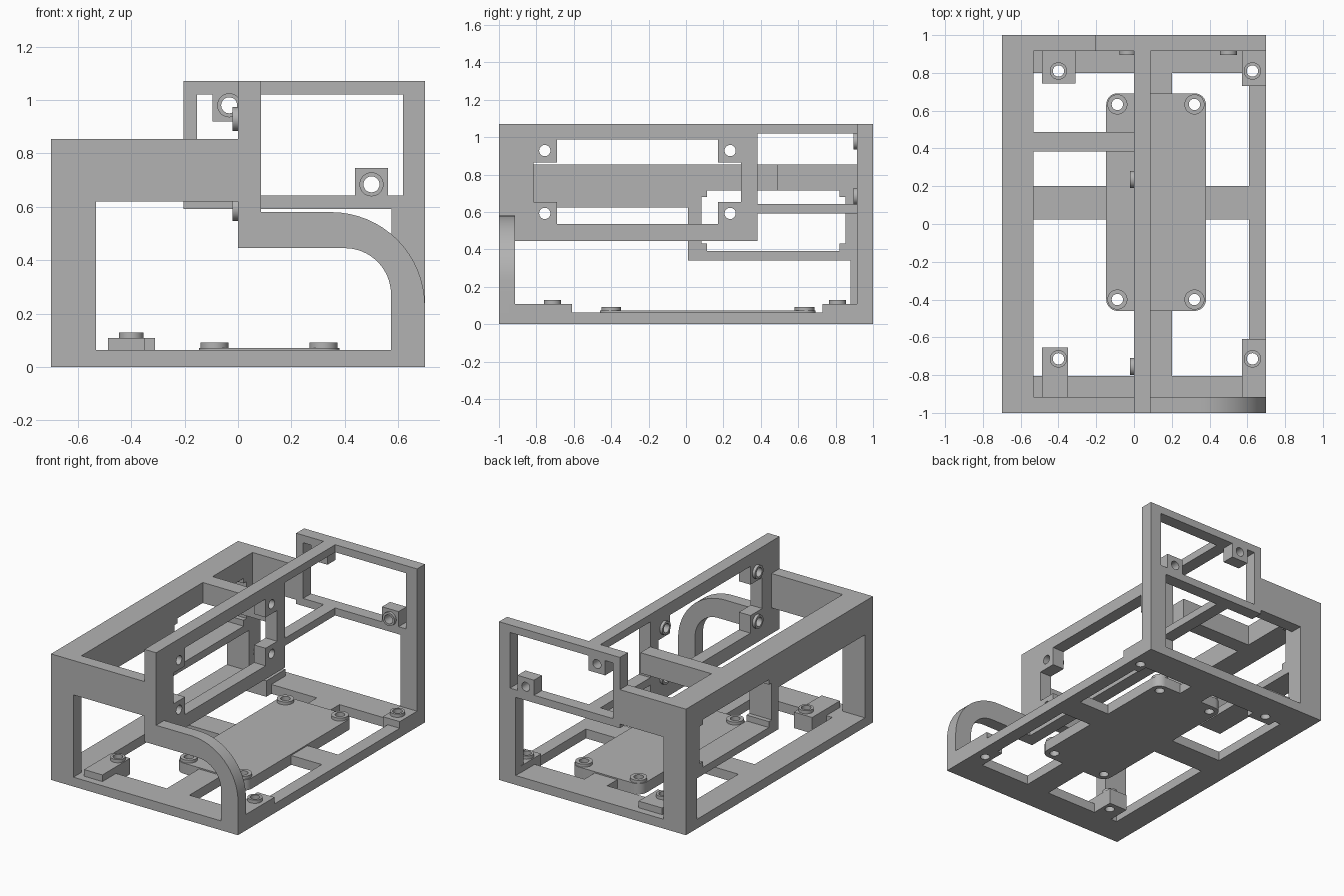
import bpy, bmesh, math
from mathutils import Matrix

cube = bpy.data.objects.get("Cube")
if cube:
    bpy.data.objects.remove(cube)

grey = bpy.data.materials.new("plain grey")
grey.use_nodes = True
COLOR = (0.45, 0.45, 0.45, 1)
grey.diffuse_color = COLOR
grey.node_tree.nodes["Principled BSDF"].inputs["Base Color"].default_value = COLOR

# Local profile axes mapped to the plane each part is drawn in
PLANES = {
    "XY": Matrix.Identity(4),
    "XZ": Matrix(((1, 0, 0, 0), (0, 0, 1, 0), (0, 1, 0, 0), (0, 0, 0, 1))),
    "YZ": Matrix(((0, 0, 1, 0), (1, 0, 0, 0), (0, 1, 0, 0), (0, 0, 0, 1))),
}


def arc(cx, cy, r, start, end, n=16):
    steps = [math.radians(start + (end - start) * i / n) for i in range(n + 1)]
    return [(cx + r * math.cos(a), cy + r * math.sin(a)) for a in steps]


def circle(c, r, n=32):
    return arc(c[0], c[1], r, 0, 360, n)[:-1]


def rect(x0, x1, y0, y1):
    return [(x0, y0), (x1, y0), (x1, y1), (x0, y1)]


def rounded(x0, x1, y0, y1, r):
    return (arc(x1 - r, y1 - r, r, 0, 90, 8) + arc(x0 + r, y1 - r, r, 90, 180, 8)
            + arc(x0 + r, y0 + r, r, 180, 270, 8) + arc(x1 - r, y0 + r, r, 270, 360, 8))


def plate(name, plane, low, high, *loops):
    """Extrude an outline (first loop) with holes (other loops) from low to high."""
    curve = bpy.data.curves.new(name + "_profile", "CURVE")
    curve.dimensions = "2D"
    curve.fill_mode = "BOTH"
    curve.extrude = (high - low) / 2
    for loop in loops:
        spline = curve.splines.new("POLY")
        spline.points.add(len(loop) - 1)
        for point, (u, v) in zip(spline.points, loop):
            point.co = (u, v, 0, 1)
        spline.use_cyclic_u = True
    temp = bpy.data.objects.new(name + "_profile", curve)
    bpy.context.scene.collection.objects.link(temp)
    graph = bpy.context.evaluated_depsgraph_get()
    mesh = bpy.data.meshes.new_from_object(temp.evaluated_get(graph))
    bpy.data.objects.remove(temp)
    bpy.data.curves.remove(curve)

    bm = bmesh.new()
    bm.from_mesh(mesh)
    bmesh.ops.remove_doubles(bm, verts=bm.verts, dist=0.0001)
    bm.transform(PLANES[plane] @ Matrix.Translation((0, 0, (low + high) / 2)))
    bmesh.ops.recalc_face_normals(bm, faces=bm.faces)
    bm.to_mesh(mesh)
    bm.free()
    mesh.name = name
    mesh.materials.clear()
    mesh.materials.append(grey)
    obj = bpy.data.objects.new(name, mesh)
    bpy.context.scene.collection.objects.link(obj)
    bpy.ops.object.select_all(action="DESELECT")
    obj.select_set(True)
    bpy.context.view_layer.objects.active = obj
    bpy.ops.object.shade_smooth_by_angle(angle=math.radians(30))
    return obj


def bosses(name, plane, low, high, centres, outer, hole):
    for i, c in enumerate(centres):
        plate(f"{name}_{i + 1}", plane, low, high, circle(c, outer), circle(c, hole))


FLOOR, HOLE = 0.063, 0.03
RAIL, INNER, EDGE = -0.7, -0.532, 0.915

# Corner pads on the base: rectangle and screw position
pads = {
    "front_right_pad": (rect(-0.487, -0.35, -0.95, -0.654), (-0.4, -0.714)),
    "back_right_pad": (rect(-0.487, -0.31, 0.745, 0.95), (-0.4, 0.81)),
    "front_left_pad": (rect(0.573, 0.7, -0.95, -0.61), (0.627, -0.714)),
    "back_left_pad": (rect(0.573, 0.7, 0.73, 0.95), (0.627, 0.81)),
}
pad_screws = [screw for _, screw in pads.values()]

# Base frame with four windows that step around the pads
plate("base_frame", "XY", 0, FLOOR, rect(-0.7, 0.7, -1, 1),
      [(INNER, -0.805), (-0.487, -0.805), (-0.487, -0.654), (-0.35, -0.654),
       (-0.35, -0.805), (0.03, -0.805), (0.03, 0.025), (INNER, 0.025)],
      [(INNER, 0.2), (0.03, 0.2), (0.03, 0.8), (-0.31, 0.8), (-0.31, 0.745),
       (-0.487, 0.745), (-0.487, 0.8), (INNER, 0.8)],
      [(0.2, -0.805), (0.573, -0.805), (0.573, -0.61), (0.61, -0.61),
       (0.61, 0.025), (0.2, 0.025)],
      [(0.2, 0.2), (0.61, 0.2), (0.61, 0.73), (0.573, 0.73), (0.573, 0.8), (0.2, 0.8)],
      *[circle(s, HOLE) for s in pad_screws])
for name, (outline, screw) in pads.items():
    plate(name, "XY", 0, 0.108, outline, circle(screw, HOLE))
bosses("pad_boss", "XY", 0.108, 0.13, pad_screws, 0.046, HOLE)

# Rounded mounting plate in the middle of the base
mounts = [(x, y) for x in (-0.088, 0.32) for y in (-0.4, 0.633)]
plate("mounting_plate", "XY", 0, 0.072, rounded(-0.147, 0.381, -0.46, 0.692, 0.06),
      *[circle(m, HOLE) for m in mounts])
bosses("mount_boss", "XY", 0.072, 0.092, mounts, 0.053, HOLE)

# Front frame with the curved arm
plate("front_frame", "XZ", -1, -EDGE,
      [(RAIL, 0), (0.7, 0)] + arc(0.348, 0.228, 0.352, 0, 90)
      + [(0.087, 0.58), (0.087, 0.853), (RAIL, 0.853)],
      [(INNER, FLOOR), (0.573, FLOOR)] + arc(0.4, 0.272, 0.173, 0, 90)
      + [(0, 0.445), (0, 0.62), (INNER, 0.62)])

# Back frame with its raised window and two screw lugs
back_screws = [(-0.033, 0.98), (0.5, 0.684)]
plate("back_frame", "XZ", EDGE, 1,
      [(RAIL, 0), (0.7, 0), (0.7, 1.071), (-0.205, 1.071), (-0.205, 0.853), (RAIL, 0.853)],
      [(INNER, FLOOR), (0.575, FLOOR), (0.575, 0.592), (-0.205, 0.592),
       (-0.205, 0.62), (INNER, 0.62)],
      [(-0.153, 0.643), (0.438, 0.643), (0.438, 0.745), (0.562, 0.745), (0.562, 0.643),
       (0.618, 0.643), (0.618, 1.02), (0.03, 1.02), (0.03, 0.92), (-0.095, 0.92),
       (-0.095, 1.02), (-0.153, 1.02)],
      *[circle(s, HOLE) for s in back_screws])
bosses("back_boss", "XZ", 0.895, EDGE, back_screws, 0.045, HOLE)

# Right side wall with a stepped opening and a notched window
plate("side_wall", "YZ", RAIL, INNER, rect(-1, 1, 0, 0.853),
      [(-EDGE, FLOOR), (0.88, FLOOR), (0.88, 0.34), (0.01, 0.34), (0.01, 0.625), (-EDGE, 0.625)],
      [(0.083, 0.43), (0.113, 0.43), (0.113, 0.39), (0.82, 0.39), (0.82, 0.43),
       (0.853, 0.43), (0.853, 0.68), (0.82, 0.68), (0.82, 0.714), (0.113, 0.714),
       (0.113, 0.68), (0.083, 0.68)])

# Centre wall with corner lugs and two bars running to the back frame
wall_screws = [(y, z) for y in (-0.755, 0.236) for z in (0.592, 0.928)]
plate("centre_wall", "YZ", 0, 0.087,
      [(-1, 0.445), (0.381, 0.445), (0.381, 0.592), (0.95, 0.592), (0.95, 0.643),
       (0.381, 0.643), (0.381, 1.02), (1, 1.02), (1, 1.071), (-1, 1.071)],
      [(-0.69, 0.535), (0.171, 0.535), (0.171, 0.654), (0.295, 0.654), (0.295, 0.863),
       (0.171, 0.863), (0.171, 0.987), (-0.69, 0.987), (-0.69, 0.863), (-0.815, 0.863),
       (-0.815, 0.654), (-0.69, 0.654)],
      *[circle(s, HOLE) for s in wall_screws])
bosses("wall_boss", "YZ", -0.02, 0, wall_screws, 0.045, HOLE)

# Cross beam from the side wall to the centre wall
plate("cross_beam", "XY", 0.714, 0.853, rect(-0.55, 0, 0.383, 0.488))
